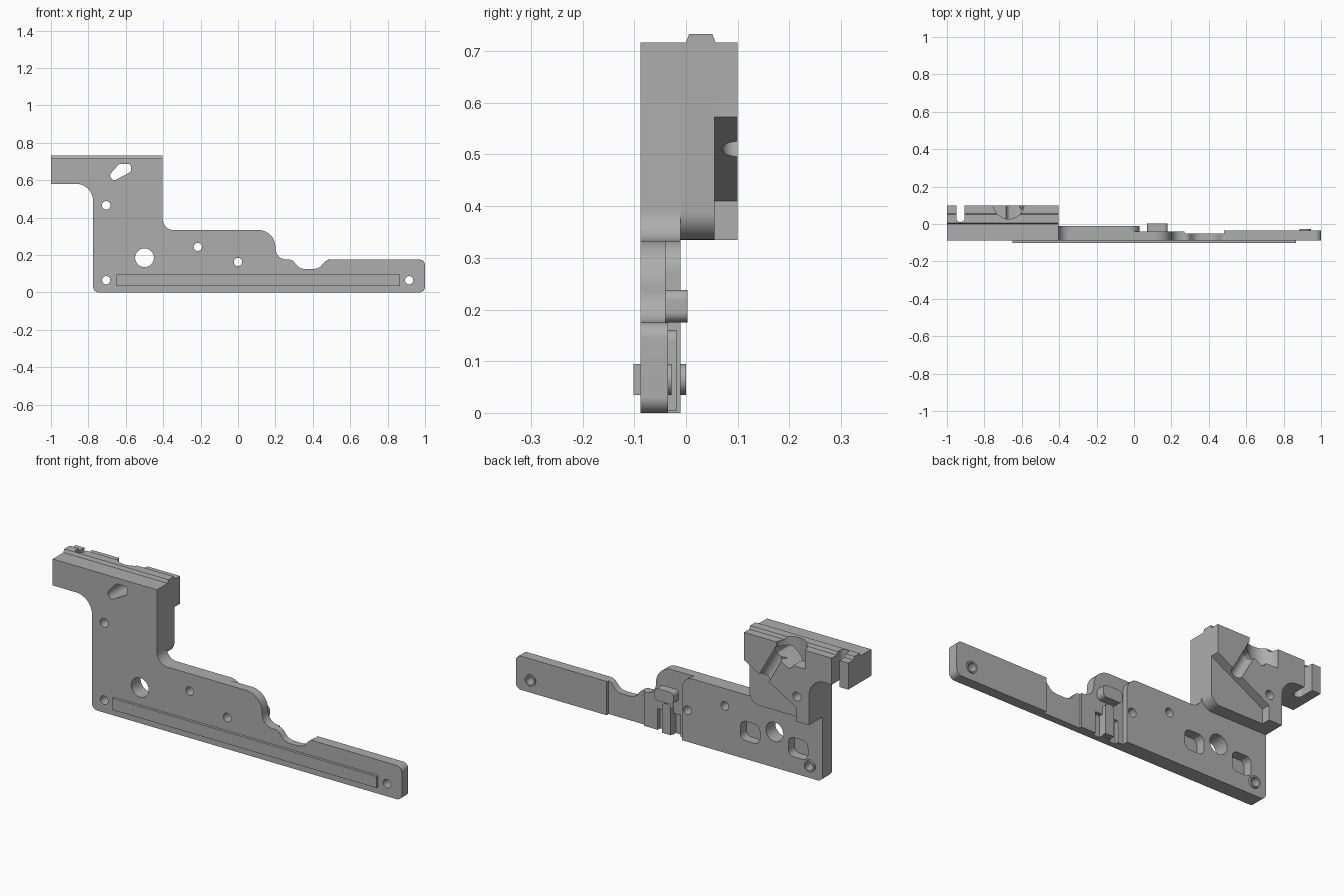
import bpy, bmesh, math
from mathutils import Vector, Matrix

cube = bpy.data.objects.get("Cube")
if cube:
    bpy.data.objects.remove(cube, do_unlink=True)

metal = bpy.data.materials.new("grey_metal")
metal.use_nodes = True
GREY = (0.42, 0.42, 0.42, 1)
metal.diffuse_color = GREY
metal.node_tree.nodes["Principled BSDF"].inputs["Base Color"].default_value = GREY


def add_object(name, bm):
    bmesh.ops.recalc_face_normals(bm, faces=bm.faces)
    mesh = bpy.data.meshes.new(name)
    bm.to_mesh(mesh)
    bm.free()
    mesh.materials.append(metal)
    obj = bpy.data.objects.new(name, mesh)
    bpy.context.collection.objects.link(obj)
    return obj


def fillet(points, steps=10):
    """Round the corners of an outline of (x, z, radius) points."""
    out = []
    for i, (x, z, r) in enumerate(points):
        p = Vector((x, z))
        if r == 0:
            out.append(p)
            continue
        a = (Vector(points[i - 1][:2]) - p).normalized()
        b = (Vector(points[(i + 1) % len(points)][:2]) - p).normalized()
        half = a.angle(b) / 2
        centre = p + (a + b).normalized() * r / math.sin(half)
        reach = r / math.tan(half)
        start, end = p + a * reach - centre, p + b * reach - centre
        for k in range(steps + 1):
            out.append(centre + start.lerp(end, k / steps).normalized() * r)
    return out


def prism(name, points, y0, y1):
    """Extrude an x-z outline along y."""
    bm = bmesh.new()
    face = bm.faces.new([bm.verts.new((p.x, y0, p.y)) for p in fillet(points)])
    top = bmesh.ops.extrude_face_region(bm, geom=[face])["geom"]
    verts = [v for v in top if isinstance(v, bmesh.types.BMVert)]
    bmesh.ops.translate(bm, verts=verts, vec=(0, y1 - y0, 0))
    return add_object(name, bm)


def block(name, x0, x1, z0, z1, y0, y1, r=0):
    return prism(name, [(x0, z0, r), (x1, z0, r), (x1, z1, r), (x0, z1, r)], y0, y1)


def rod(name, centre, radius, length, axis):
    bm = bmesh.new()
    turn = Vector((0, 0, 1)).rotation_difference(Vector(axis)).to_matrix().to_4x4()
    bmesh.ops.create_cone(bm, cap_ends=True, segments=40, radius1=radius, radius2=radius,
                          depth=length, matrix=Matrix.Translation(centre) @ turn)
    return add_object(name, bm)


def cut(cutter, targets):
    cutter.hide_render = True
    for obj in targets:
        mod = obj.modifiers.new("cut", "BOOLEAN")
        mod.operation, mod.solver, mod.object = "DIFFERENCE", "EXACT", cutter
        bpy.context.view_layer.objects.active = obj
        bpy.ops.object.modifier_apply(modifier=mod.name)
    bpy.data.objects.remove(cutter, do_unlink=True)


# Layered plate: front layer, thicker middle layer, head body and rear lip
head_left = [(-1, 0.717, 0), (-1, 0.58, 0), (-0.775, 0.58, 0.09)]
front_plate = prism("front_plate", head_left + [
    (-0.775, 0, 0.03), (1, 0, 0.03), (1, 0.175, 0.03), (0.475, 0.175, 0.04),
    (0.43, 0.125, 0.06), (0.33, 0.125, 0.06), (0.29, 0.175, 0.03), (0.2, 0.175, 0.06),
    (0.2, 0.333, 0.09), (-0.403, 0.333, 0.06), (-0.403, 0.717, 0)], -0.088, -0.04)
middle_plate = prism("middle_plate", head_left + [
    (-0.775, 0, 0.03), (0.03, 0, 0), (0.03, 0.333, 0.06),
    (-0.403, 0.333, 0.06), (-0.403, 0.717, 0)], -0.04, -0.011)
head_body = prism("head_body", head_left + [
    (-0.775, 0.335, 0), (-0.403, 0.335, 0.055), (-0.403, 0.717, 0)], -0.011, 0.055)
rear_lip = prism("rear_lip", head_left + [
    (-0.775, 0.335, 0), (-0.7, 0.335, 0), (-0.7, 0.41, 0),
    (-0.403, 0.573, 0), (-0.403, 0.717, 0)], 0.055, 0.1)
end_pad = prism("end_pad", [
    (0.48, 0, 0), (1, 0, 0.03), (1, 0.175, 0.03), (0.48, 0.175, 0)], -0.04, -0.035)

# Ridge along the top of the head, with narrowed crown
top_ridge = block("top_ridge", -1, -0.403, 0.717, 0.733, 0, 0.057)
for v in top_ridge.data.vertices:
    if v.co.z > 0.72:
        v.co.y += 0.006 if v.co.y < 0.02 else -0.006

# Long rail on the front face
front_rail = block("front_rail", -0.65, 0.865, 0.035, 0.095, -0.102, -0.088)

# Rear bosses, peg and upright bar
left_boss = rod("left_boss", (-0.705, -0.006, 0.065), 0.03, 0.012, (0, 1, 0))
right_boss = rod("right_boss", (0.915, -0.032, 0.065), 0.03, 0.008, (0, 1, 0))
peg = block("peg", 0.07, 0.18, 0.175, 0.238, -0.045, 0.003, 0.02)
bar = prism("upright_bar", [(0.1, 0.004, 0), (0.15, 0.004, 0), (0.15, 0.16, 0.02),
                            (0.1, 0.16, 0.02)], -0.06, -0.018)

layers = [front_plate, middle_plate, head_body, rear_lip]
head = [head_body, rear_lip, top_ridge]

# Recesses in the rear of the thin section
cut(block("cutter", 0.27, 0.48, -0.1, 0.3, -0.052, 0.1), [front_plate])
for x0, x1 in ((0.06, 0.1), (0.15, 0.19)):
    cut(block("cutter", x0, x1, -0.1, 0.11, -0.06, 0.1), [front_plate])

# Round through holes
for x, z, r in ((-0.705, 0.465, 0.023), (-0.5, 0.185, 0.05), (-0.215, 0.243, 0.022),
                (0, 0.163, 0.022), (-0.705, 0.065, 0.022)):
    targets = layers if z > 0.4 else layers[:2]
    cut(rod("cutter", (x, 0, z), r, 1, (0, 1, 0)), targets)
cut(rod("cutter", (-0.705, 0, 0.065), 0.022, 1, (0, 1, 0)), [left_boss])
cut(rod("cutter", (0.915, 0, 0.065), 0.022, 1, (0, 1, 0)), [front_plate, end_pad, right_boss])

# Rounded shallow pockets beside the large hole
for x, z in ((-0.36, 0.145), (-0.635, 0.135)):
    cut(block("cutter", x - 0.055, x + 0.055, z - 0.05, z + 0.05, -0.06, 0.1, 0.03),
        layers[:2])

# Slanted opening through the head
cut(prism("cutter", [(-0.573, 0.687, 0.015), (-0.573, 0.645, 0.01), (-0.665, 0.595, 0.02),
                     (-0.69, 0.625, 0.02), (-0.635, 0.687, 0.03)], -0.2, 0.2), layers)

# Round pocket, sloping groove and end slot at the rear of the head
cut(rod("cutter", (-0.67, 0.11, 0.72), 0.083, 0.2, (0, 0, 1)), head)
cut(rod("cutter", (-0.56, 0.1, 0.587), 0.03, 0.25, (-0.49, 0, 0.87)), [rear_lip, head_body])
cut(block("cutter", -0.95, -0.905, 0.5, 0.8, 0.033, 0.2), head)
cut(rod("cutter", (-0.9275, 0.033, 0.65), 0.0225, 0.3, (0, 0, 1)), head)

# Smooth curved walls, keep machined edges crisp
parts = layers + [top_ridge, end_pad, front_rail, left_boss, right_boss, peg, bar]
bpy.ops.object.select_all(action="DESELECT")
for obj in parts:
    obj.select_set(True)
bpy.context.view_layer.objects.active = front_plate
bpy.ops.object.shade_smooth_by_angle(angle=math.radians(30))
